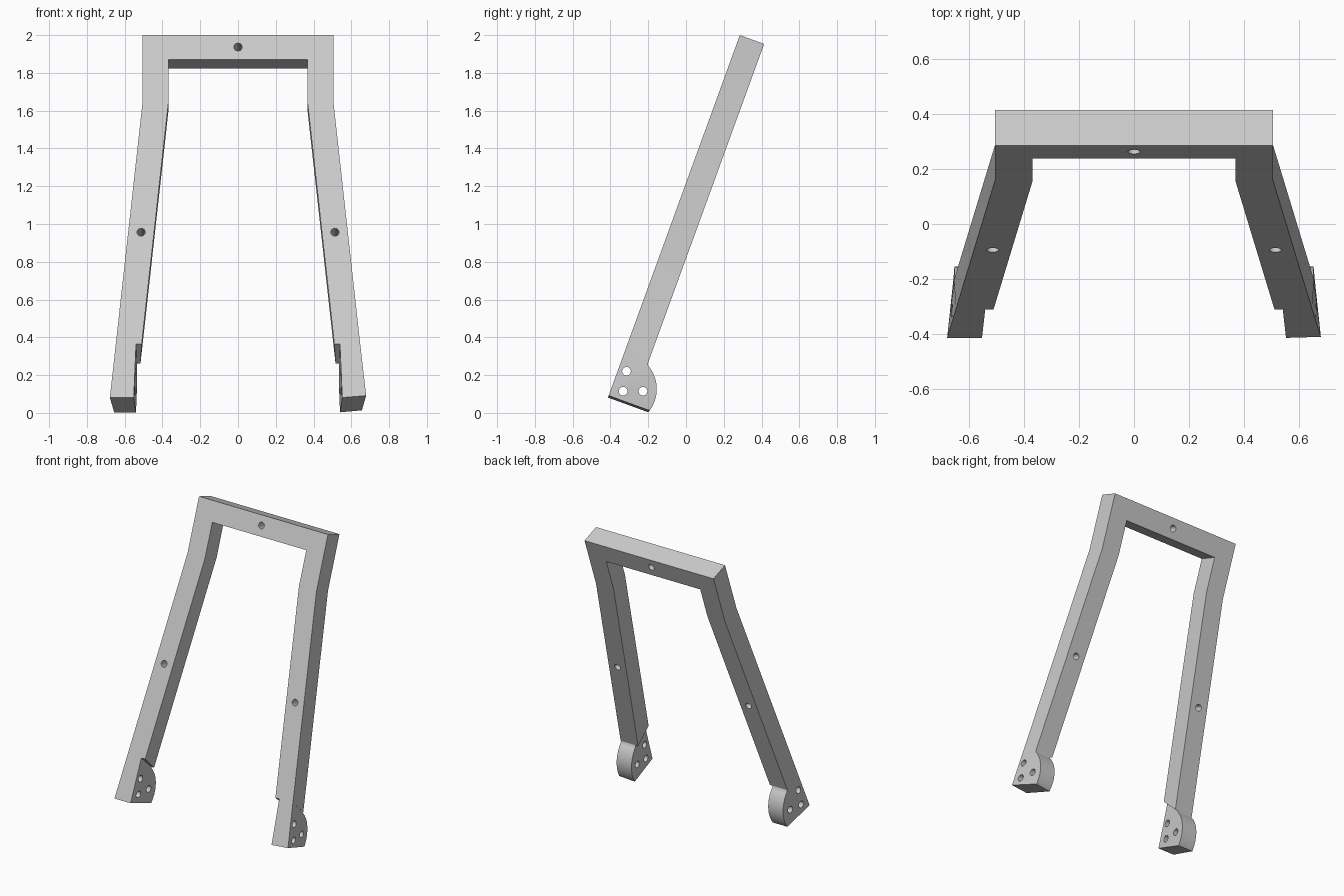
import bpy, bmesh, math
from mathutils import Vector, Matrix

cube = bpy.data.objects.get("Cube")
if cube:
    bpy.data.objects.remove(cube, do_unlink=True)

# Every part is drawn upright (x, depth, -distance from the top), then leaned back
LEAN = math.radians(-20)
ORIGIN = Vector((0, 0.285, 2.0))
DEPTH, WIDTH, BEND, END = 0.137, 0.137, 0.375, 2.042
NOTCH = 1.74

grey = bpy.data.materials.new("light_grey")
grey.use_nodes = True
colour = (0.6, 0.6, 0.6, 1)
grey.diffuse_color = colour
grey.node_tree.nodes["Principled BSDF"].inputs["Base Color"].default_value = colour


def make_object(name, bm):
    bmesh.ops.recalc_face_normals(bm, faces=bm.faces)
    mesh = bpy.data.meshes.new(name)
    bm.to_mesh(mesh)
    bm.free()
    mesh.materials.append(grey)
    obj = bpy.data.objects.new(name, mesh)
    obj.location = ORIGIN
    obj.rotation_euler.x = LEAN
    bpy.context.collection.objects.link(obj)
    return obj


def prism(front, back):
    """Solid between two matching outlines."""
    bm = bmesh.new()
    a = [bm.verts.new(p) for p in front]
    b = [bm.verts.new(p) for p in back]
    bm.faces.new(a)
    bm.faces.new(b)
    for i in range(len(a)):
        j = (i + 1) % len(a)
        bm.faces.new((a[i], a[j], b[j], b[i]))
    return bm


def bore(obj, holes, radius, axis):
    """Cut round through holes at the given centres."""
    bm = bmesh.new()
    turn = Matrix.Rotation(math.pi / 2, 4, axis)
    for h in holes:
        bmesh.ops.create_cone(bm, cap_ends=True, segments=24, radius1=radius,
                              radius2=radius, depth=0.6,
                              matrix=Matrix.Translation(h) @ turn)
    cutter = make_object("bore_cutter", bm)
    cutter.hide_render = True
    mod = obj.modifiers.new("bores", 'BOOLEAN')
    mod.operation, mod.solver, mod.object = 'DIFFERENCE', 'EXACT', cutter
    bpy.ops.object.select_all(action='DESELECT')
    bpy.context.view_layer.objects.active = obj
    obj.select_set(True)
    bpy.ops.object.modifier_apply(modifier=mod.name)
    bpy.data.objects.remove(cutter, do_unlink=True)
    bpy.ops.object.shade_smooth_by_angle(angle=math.radians(30))


def leg_outer(s):
    return 0.505 + 0.104 * max(0, s - BEND)


# Arch frame: top bar and two splayed legs, ending in a slanted cut
def frame_outline(d):
    end = NOTCH + 0.06 * d / DEPTH
    half = [(0.505, 0), (0.505, BEND), (leg_outer(end), end),
            (leg_outer(end) - WIDTH, end), (0.368, BEND), (0.368, 0.138)]
    both = half + [(-x, s) for x, s in reversed(half)]
    return [(x, d, -s) for x, s in both]


frame = make_object("arch_frame", prism(frame_outline(0), frame_outline(DEPTH)))
leg_mid = 1.11
leg_x = leg_outer(leg_mid) - WIDTH / 2
bore(frame, [(0, 0.07, -0.067), (leg_x, 0.07, -leg_mid), (-leg_x, 0.07, -leg_mid)],
     0.022, 'X')

# Foot side profile (distance down, depth): straight front, round lobe behind
LOBE_S, LOBE_D, LOBE_R = 1.977, 0.046, 0.193
start = math.asin((1.81 - LOBE_S) / LOBE_R)
stop = math.asin((END - LOBE_S) / LOBE_R)
profile = [(END, 0), (NOTCH, 0), (1.80, DEPTH)]
for i in range(17):
    a = start + (stop - start) * i / 16
    profile.append((LOBE_S + LOBE_R * math.sin(a), LOBE_D + LOBE_R * math.cos(a)))

for side, name in ((1, "left_foot"), (-1, "right_foot")):
    inner, outer = [], []
    for s, d in profile:
        t = (s - NOTCH) / (END - NOTCH)
        tilt = 0.011 if side > 0 and s > END - 0.001 else 0
        inner.append((side * (0.54 + 0.012 * t - 0.05 * d), d, -s))
        outer.append((side * (leg_outer(s) - 0.1 * d * t), d, -s + tilt))
    foot_mesh = prism(inner, outer)
    bmesh.ops.triangulate(foot_mesh, faces=foot_mesh.faces)
    foot = make_object(name, foot_mesh)
    # Three mounting holes across each foot
    bore(foot, [(side * 0.6, d, -s) for s, d in
                ((1.878, 0.045), (1.983, 0.064), (1.947, 0.163))], 0.023, 'Y')
